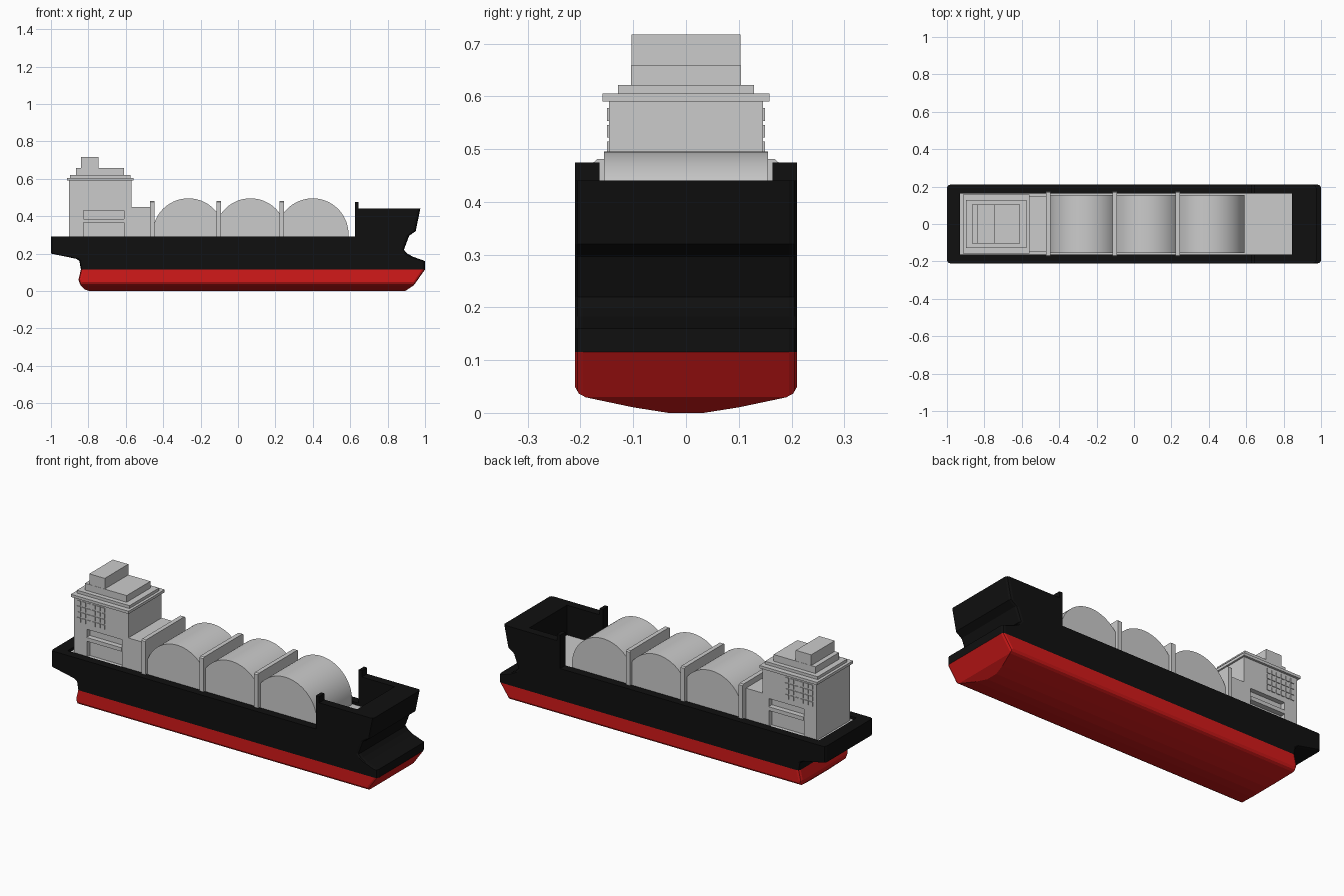
import bpy, bmesh, math

if "Cube" in bpy.data.objects:
    bpy.data.objects.remove(bpy.data.objects["Cube"])


def finish(name, bm, color=None, smooth=False):
    bmesh.ops.recalc_face_normals(bm, faces=bm.faces[:])
    me = bpy.data.meshes.new(name)
    bm.to_mesh(me)
    bm.free()
    ob = bpy.data.objects.new(name, me)
    bpy.context.collection.objects.link(ob)
    if color:
        mat = bpy.data.materials.new(name + "_paint")
        mat.diffuse_color = (*color, 1)
        mat.use_nodes = True
        mat.node_tree.nodes["Principled BSDF"].inputs["Base Color"].default_value = mat.diffuse_color
        me.materials.append(mat)
    if smooth:
        bpy.ops.object.select_all(action='DESELECT')
        ob.select_set(True)
        bpy.context.view_layer.objects.active = ob
        bpy.ops.object.shade_smooth_by_angle(angle=math.radians(30))
    return ob


def add_box(bm, x0, x1, y0, y1, z0, z1):
    vs = bmesh.ops.create_cube(bm, size=1)["verts"]
    for v in vs:
        v.co.x = x1 if v.co.x > 0 else x0
        v.co.y = y1 if v.co.y > 0 else y0
        v.co.z = z1 if v.co.z > 0 else z0


def box(name, x0, x1, hy, z0, z1):
    bm = bmesh.new()
    add_box(bm, x0, x1, -hy, hy, z0, z1)
    return finish(name, bm)


def loft(name, loops, **kw):
    bm = bmesh.new()
    rings = [[bm.verts.new(p) for p in loop] for loop in loops]
    n = len(rings[0])
    for a, b in zip(rings, rings[1:]):
        for i in range(n):
            bm.faces.new((a[i], a[(i + 1) % n], b[(i + 1) % n], b[i]))
    bm.faces.new(rings[0])
    bm.faces.new(rings[-1])
    return finish(name, bm, **kw)


def boolean(ob, cutter, op):
    m = ob.modifiers.new("cut", 'BOOLEAN')
    m.operation, m.object, m.solver = op, cutter, 'EXACT'
    bpy.context.view_layer.objects.active = ob
    bpy.ops.object.modifier_apply(modifier=m.name)
    bpy.data.objects.remove(cutter)


def hull(name, profile, color):
    # side profile lofted across the beam, ends pulled in at the sides for soft corners
    def station(y, inset):
        return [(x - inset if x > 0.88 else x + inset if x < -0.8 else x, y, z)
                for x, z in profile]
    st = [(-0.21, 0.016), (-0.206, 0.005), (-0.195, 0),
          (0.195, 0), (0.206, 0.005), (0.21, 0.016)]
    return loft(name, [station(*s) for s in st], color=color)


# Lower hull: side profile intersected with the shallow V cross-section
lower = hull("lower_hull", [(-0.84, 0.115), (-0.853, 0.06), (-0.842, 0.03), (-0.82, 0.008),
                            (-0.795, 0), (0.895, 0), (0.94, 0.03), (1.0, 0.115)], (0.65, 0.01, 0.01))
half = [(0.03, 0), (0.1, 0.011), (0.19, 0.03), (0.203, 0.037), (0.21, 0.05), (0.22, 0.05), (0.22, 0.2)]
half[4:6] = [(0.2105, 0.05)]
section = half + [(-y, z) for y, z in reversed(half)]
boolean(lower, loft("section_cutter", [[(x, y, z - 0.0005) for y, z in section] for x in (-1.2, 1.2)]),
        'INTERSECT')

# Upper hull with raised bow, hollowed by the cargo well
upper = hull("upper_hull", [(-1, 0.29), (-1, 0.2), (-0.865, 0.172), (-0.848, 0.16), (-0.84, 0.115),
                            (1, 0.115), (1, 0.16), (0.935, 0.183), (0.905, 0.2), (0.887, 0.22),
                            (0.915, 0.295), (0.95, 0.32), (0.975, 0.44), (0.645, 0.44),
                            (0.645, 0.475), (0.625, 0.475), (0.625, 0.29)], (0.005, 0.005, 0.005))
boolean(upper, box("well_cutter", -0.93, 0.845, 0.164, 0.268, 0.7), 'DIFFERENCE')
box("deck", -0.93, 0.845, 0.164, 0.262, 0.275)

# Cargo tanks: arched barrels across the ship
R, CZ, BASE = 0.192, 0.303, 0.27
start = math.asin((BASE - CZ) / R)
for i, cx in enumerate((-0.265, 0.067, 0.399)):
    arc = []
    for k in range(49):
        a = start + (math.pi - 2 * start) * k / 48
        arc.append((cx + R * math.cos(a), CZ + R * math.sin(a)))
    loft(f"tank_{i + 1}", [[(x, y, z) for x, z in arc] for y in (-0.155, 0.155)], smooth=True)

# Dividers between the tanks
for i, cx in enumerate((-0.458, -0.102, 0.234)):
    outline = [(-0.175, BASE), (0.175, BASE), (0.175, 0.475), (0.168, 0.481),
               (-0.168, 0.481), (-0.175, 0.475)]
    loft(f"divider_{i + 1}", [[(cx + d, y, z) for y, z in outline] for d in (-0.012, 0.012)])

# Deckhouse with a side alcove on both sides
house = box("deckhouse", -0.903, -0.57, 0.146, BASE, 0.592)
bm = bmesh.new()
for s in (-1, 1):
    ys = sorted((s * 0.12, s * 0.2))
    add_box(bm, -0.825, -0.61, *ys, 0.25, 0.43)
boolean(house, finish("alcove_cutter", bm), 'DIFFERENCE')

# Alcove ledges
for s, side in ((-1, "front"), (1, "back")):
    bm = bmesh.new()
    add_box(bm, -0.825, -0.61, *sorted((s * 0.115, s * 0.149)), 0.365, 0.386)
    finish("ledge_" + side, bm)

# Window panes on both sides
bm = bmesh.new()
for s in (-1, 1):
    for c in range(6):
        for r in range(4):
            x, z = -0.882 + c * 0.0295, 0.459 + r * 0.0315
            add_box(bm, x, x + 0.022, *sorted((s * 0.14, s * 0.15)), z, z + 0.024)
finish("windows", bm)

# Forward annex, stacked roof slabs, bridge and funnel
box("annex", -0.572, -0.465, 0.146, BASE, 0.45)
box("roof_slab", -0.914, -0.56, 0.158, 0.59, 0.605)
box("roof_step", -0.898, -0.575, 0.129, 0.604, 0.621)
box("bridge", -0.866, -0.61, 0.104, 0.62, 0.658)
box("funnel", -0.84, -0.745, 0.103, 0.62, 0.717)
